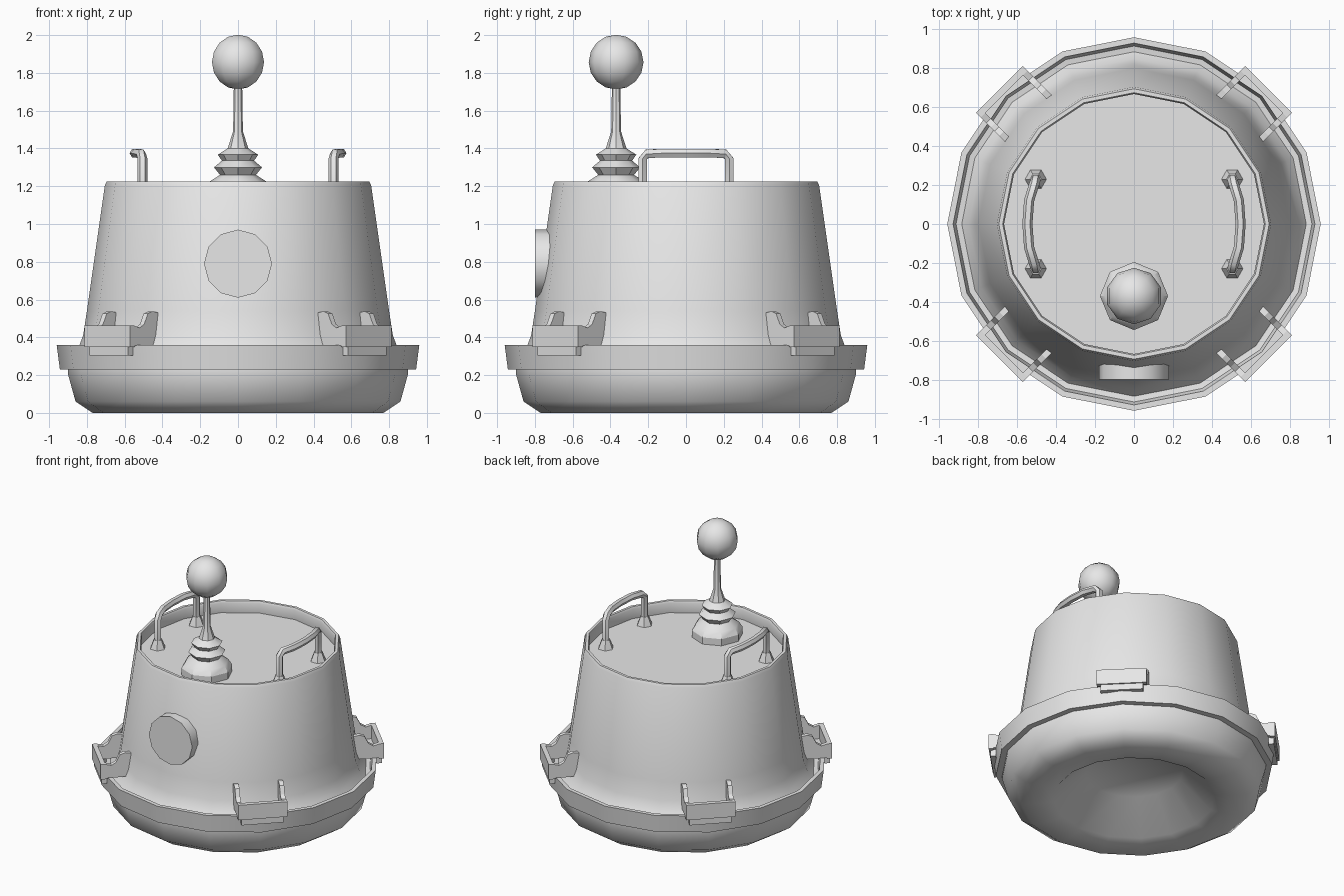
import bpy, bmesh, math
from mathutils import Vector, Matrix

if "Cube" in bpy.data.objects:
    bpy.data.objects.remove(bpy.data.objects["Cube"])

grey = bpy.data.materials.new("plain grey")
grey.diffuse_color = (0.8, 0.8, 0.8, 1)
grey.use_nodes = True
grey.node_tree.nodes["Principled BSDF"].inputs["Base Color"].default_value = grey.diffuse_color


def finish(name, bm, smooth=35):
    bmesh.ops.recalc_face_normals(bm, faces=bm.faces)
    me = bpy.data.meshes.new(name)
    bm.to_mesh(me)
    bm.free()
    me.materials.append(grey)
    ob = bpy.data.objects.new(name, me)
    bpy.context.collection.objects.link(ob)
    if smooth:
        bpy.ops.object.select_all(action='DESELECT')
        ob.select_set(True)
        bpy.context.view_layer.objects.active = ob
        bpy.ops.object.shade_smooth_by_angle(angle=math.radians(smooth))
    return ob


def skin(bm, rings):
    """Join rings of points into a tube with capped ends."""
    vs = [[bm.verts.new(p) for p in r] for r in rings]
    n = len(vs[0])
    for a, b in zip(vs, vs[1:]):
        for i in range(n):
            j = (i + 1) % n
            bm.faces.new((a[i], a[j], b[j], b[i]))
    bm.faces.new(vs[0])
    bm.faces.new(vs[-1])


def turned(bm, profile, n, at=(0, 0)):
    """Turn (radius, z) points around a vertical axis."""
    skin(bm, [[(at[0] + r * math.cos(math.tau * i / n),
                at[1] + r * math.sin(math.tau * i / n), z)
               for i in range(n)] for r, z in profile])


def tube(bm, path, r, n=6):
    """Sweep a round section along a path."""
    pts = [Vector(p) for p in path]
    rings = []
    for i, p in enumerate(pts):
        a, b = pts[max(i - 1, 0)], pts[min(i + 1, len(pts) - 1)]
        t = (b - a).normalized()
        u = Vector((1, 0, 0))
        u = (u - t * u.dot(t)).normalized()
        v = t.cross(u)
        rings.append([p + r * (u * math.cos(math.tau * k / n) + v * math.sin(math.tau * k / n))
                      for k in range(n)])
    skin(bm, rings)


def slab(bm, outline, y0, y1):
    """Extrude an outline in the x-z plane between two y values."""
    skin(bm, [[(x, y, z) for x, z in outline] for y in (y0, y1)])


# Tapered housing: flared foot, thin upper lip and sunken deck
bm = bmesh.new()
turned(bm, [(0.89, 0.28), (0.85, 0.33), (0.82, 0.41), (0.80, 0.54), (0.705, 1.205),
            (0.695, 1.225), (0.675, 1.225), (0.668, 1.21), (0.675, 1.135)], 16)
finish("housing", bm, 40)

# Rounded base with a rim lip above and a funnel-shaped hollow below
bm = bmesh.new()
turned(bm, [(0.33, 0.21), (0.55, 0.01), (0.65, 0.0), (0.77, 0.0), (0.86, 0.06), (0.90, 0.205),
            (0.90, 0.23), (0.943, 0.23), (0.96, 0.36), (0.93, 0.36), (0.915, 0.29), (0.85, 0.28)], 16)
finish("base", bm, 50)

# Round front lens
bm = bmesh.new()
skin(bm, [[(0.18 * math.sin(math.tau * i / 12), y, 0.79 + 0.18 * math.cos(math.tau * i / 12))
           for i in range(12)] for y in (-0.80, -0.68)])
finish("lens", bm)

# Lever: ribbed boot, stem and ball knob
LEVER = (0, -0.37)
bm = bmesh.new()
turned(bm, [(0.175, 1.13), (0.175, 1.185), (0.15, 1.225), (0.095, 1.26), (0.127, 1.30), (0.085, 1.335),
            (0.107, 1.367), (0.055, 1.40), (0.026, 1.49), (0.022, 1.74)], 8, LEVER)
finish("lever_boot", bm, 30)
bm = bmesh.new()
bmesh.ops.create_uvsphere(bm, u_segments=10, v_segments=8, radius=0.145,
                          matrix=Matrix.Translation((*LEVER, 1.857)))
finish("lever_knob", bm, 50)

# Two bowed handles with small flared feet
for side, label in ((1, "right"), (-1, "left")):
    bm = bmesh.new()
    path = [(0.505, -0.23, 1.13), (0.505, -0.23, 1.345), (0.513, -0.205, 1.372)]
    path += [(0.548 - 0.6 * y * y, y, 1.375) for y in (-0.12, 0)]
    path += [(x, -y, z) for x, y, z in path[-2::-1]]
    tube(bm, [(side * x, y, z) for x, y, z in path], 0.026)
    for y in (-0.23, 0.23):
        turned(bm, [(0.057, 1.13), (0.05, 1.15), (0.03, 1.20)], 6, (side * 0.505, y))
    finish("handle_" + label, bm, 50)

# Four clips around the rim: plate, lower tab and two hooked arms
for k in range(4):
    bm = bmesh.new()
    slab(bm, [(0.945, 0.35), (0.978, 0.35), (0.978, 0.462), (0.945, 0.462)], -0.17, 0.17)
    slab(bm, [(0.93, 0.305), (0.968, 0.305), (0.968, 0.36), (0.93, 0.36)], -0.145, 0.145)
    arm = [(0.95, 0.355), (0.95, 0.462), (0.905, 0.45), (0.872, 0.47), (0.845, 0.525),
           (0.81, 0.538), (0.765, 0.53), (0.79, 0.36)]
    slab(bm, arm, -0.17, -0.138)
    slab(bm, arm, 0.138, 0.17)
    bmesh.ops.rotate(bm, verts=bm.verts, matrix=Matrix.Rotation(math.radians(45 + 90 * k), 3, 'Z'))
    finish("clip_%d" % (k + 1), bm, 30)
